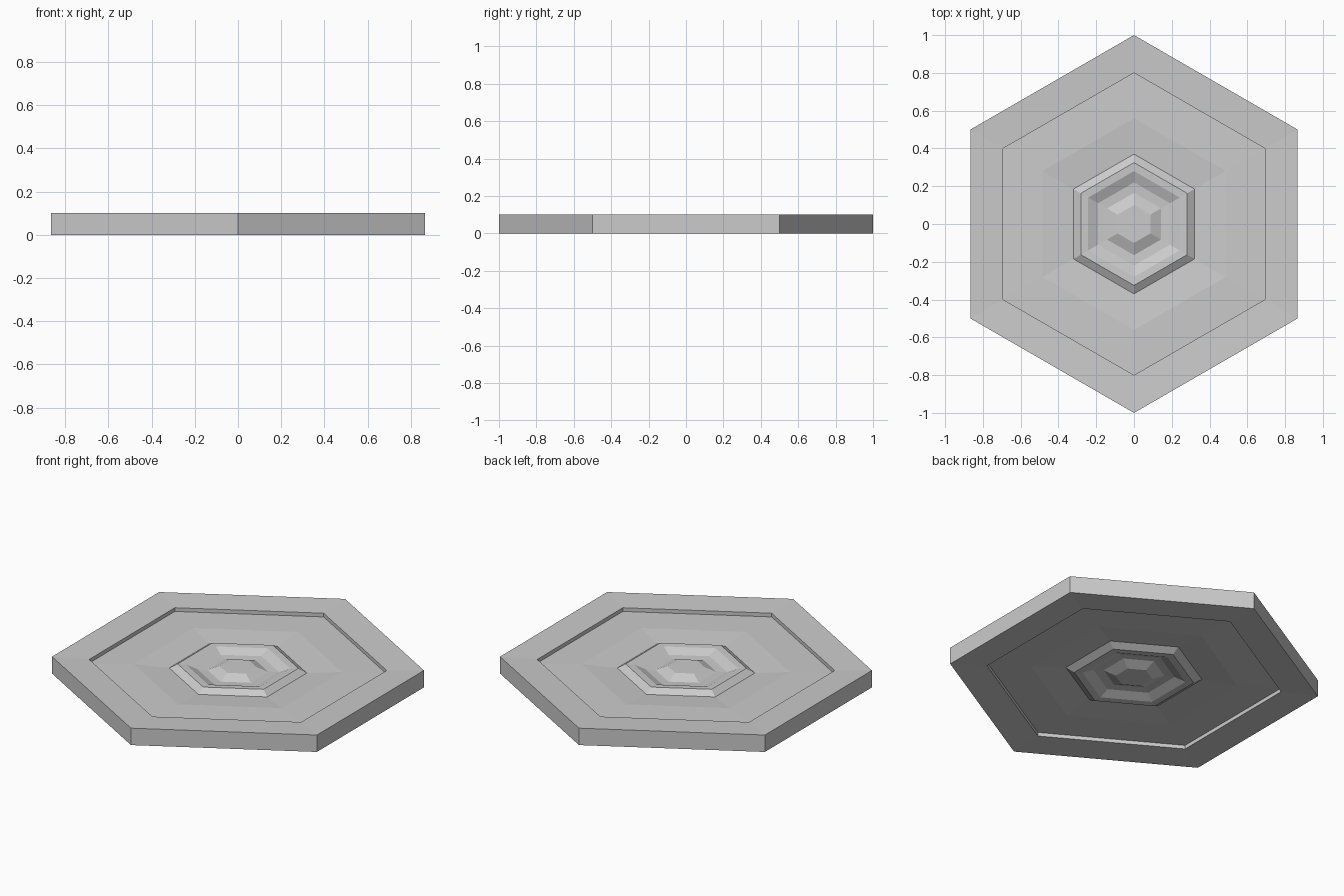
import bpy, bmesh
from math import sin, cos, tau

if "Cube" in bpy.data.objects:
    bpy.data.objects.remove(bpy.data.objects["Cube"])

MID = 0.05   # mid-plane height; both faces are identical
# (corner radius, height above mid-plane), rim to centre
profile = [(1.0, 0.05), (0.8, 0.042), (0.8, 0.02), (0.56, 0.023),
           (0.37, 0.009), (0.325, 0.035), (0.28, 0.033), (0.22, 0.009),
           (0.165, 0.006), (0.1, 0.033)]


def hex_ring(bm, r, z):
    return [bm.verts.new((r * sin(tau * i / 6), r * cos(tau * i / 6), z)) for i in range(6)]


def bridge(bm, a, b):
    for i in range(6):
        j = (i + 1) % 6
        bm.faces.new((a[i], a[j], b[j], b[i]))


bm = bmesh.new()
# one stepped stack of hexagons per side, joined by the outer wall
sides = []
for s in (1, -1):
    rings = [hex_ring(bm, r, MID + s * h) for r, h in profile]
    for a, b in zip(rings, rings[1:]):
        bridge(bm, a, b)
    bm.faces.new(rings[-1])
    sides.append(rings)
bridge(bm, sides[0][0], sides[1][0])
bmesh.ops.recalc_face_normals(bm, faces=bm.faces)

mesh = bpy.data.meshes.new("hexagonal_plate")
bm.to_mesh(mesh)
bm.free()
plate = bpy.data.objects.new("hexagonal_plate", mesh)
bpy.context.collection.objects.link(plate)
